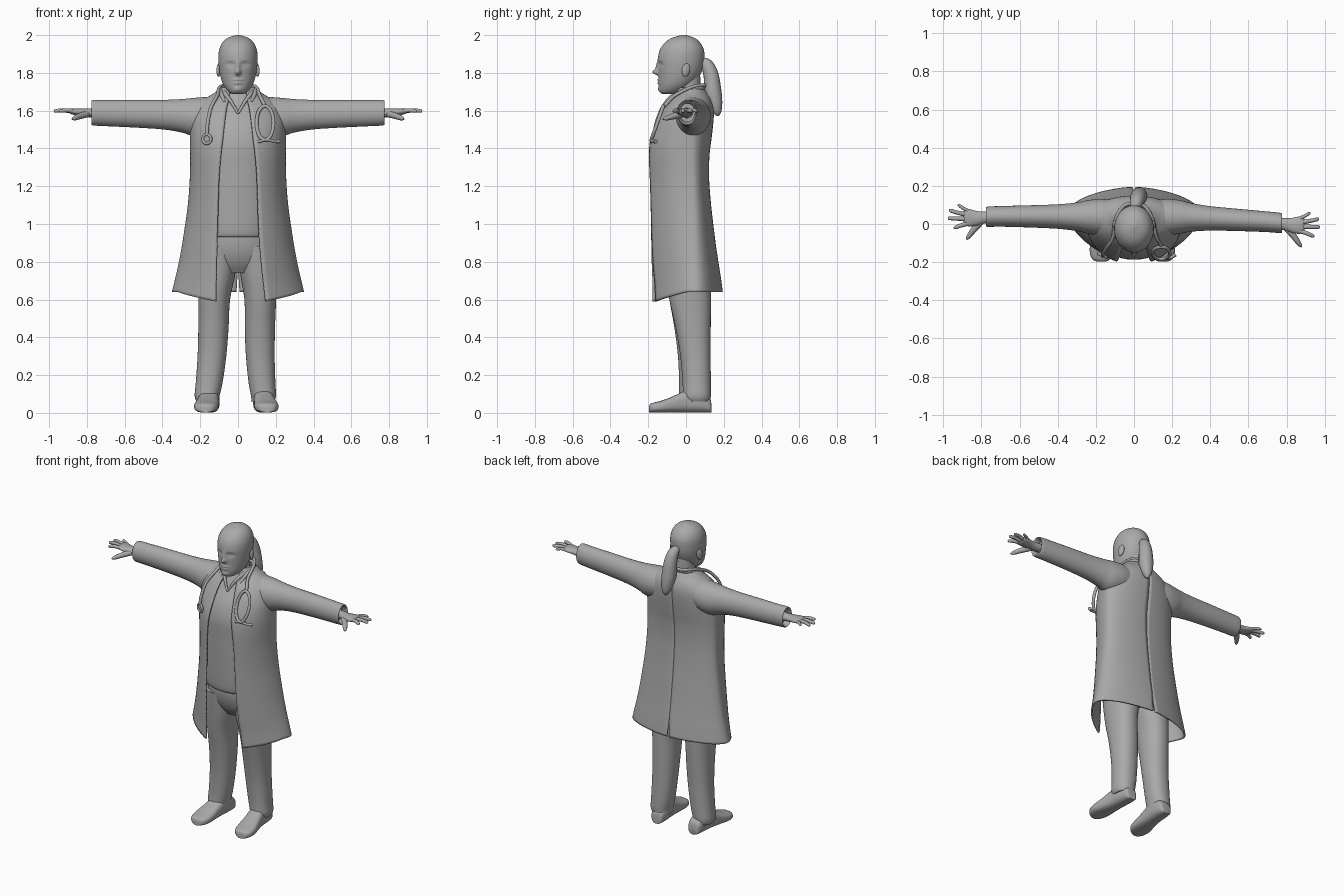
import bpy, bmesh, math
from mathutils import Vector

grey = bpy.data.materials.new("plain_grey")
grey.diffuse_color = (0.4, 0.4, 0.4, 1)


def spline(rows, steps):
    """Catmull-Rom interpolation through rows of numbers."""
    out = []
    for i in range(len(rows) - 1):
        a, b, c, d = rows[max(i - 1, 0)], rows[i], rows[i + 1], rows[min(i + 2, len(rows) - 1)]
        for k in range(steps):
            t = k / steps
            out.append([0.5 * (2 * q + (r - p) * t + (2 * p - 5 * q + 4 * r - s) * t * t
                               + (3 * q - p - 3 * r + s) * t ** 3) for p, q, r, s in zip(a, b, c, d)])
    return out + [list(rows[-1])]


def finish(ob, angle=50):
    ob.data.materials.clear()
    ob.data.materials.append(grey)
    bpy.ops.object.select_all(action='DESELECT')
    ob.select_set(True)
    bpy.context.view_layer.objects.active = ob
    bpy.ops.object.shade_smooth_by_angle(angle=math.radians(angle))
    return ob


def grid_object(name, rows, closed):
    """Skin rows of points; closed rows also get end caps."""
    bm = bmesh.new()
    vs = [[bm.verts.new(p) for p in row] for row in rows]
    m = len(rows[0])
    for r0, r1 in zip(vs, vs[1:]):
        for j in range(m if closed else m - 1):
            k = (j + 1) % m
            bm.faces.new((r0[j], r0[k], r1[k], r1[j]))
    if closed:
        bm.faces.new(vs[0])
        bm.faces.new(vs[-1])
    bmesh.ops.recalc_face_normals(bm, faces=bm.faces)
    me = bpy.data.meshes.new(name)
    bm.to_mesh(me)
    bm.free()
    ob = bpy.data.objects.new(name, me)
    bpy.context.collection.objects.link(ob)
    return ob


def loft(name, rings, axis='z', n=2.0, steps=4, seg=40):
    """Rings are (position on axis, centre 1, centre 2, radius 1, radius 2)."""
    def power(v):
        return math.copysign(abs(v) ** (2 / n), v)
    rows = []
    for t, c1, c2, r1, r2 in spline(rings, steps):
        row = []
        for j in range(seg):
            a = 2 * math.pi * j / seg
            u, v = c1 + r1 * power(math.cos(a)), c2 + r2 * power(math.sin(a))
            row.append({'x': (t, u, v), 'y': (u, t, v), 'z': (u, v, t)}[axis])
        rows.append(row)
    return finish(grid_object(name, rows, True))


def tube(name, pts, steps=6, cyclic=False, res=5):
    """Round tube through points (x, y, z, radius)."""
    cu = bpy.data.curves.new(name, 'CURVE')
    cu.dimensions = '3D'
    cu.bevel_depth, cu.bevel_resolution, cu.use_fill_caps = 1, res, True
    pts = spline(pts, steps) if steps > 1 else pts
    sp = cu.splines.new('POLY')
    sp.points.add(len(pts) - 1)
    sp.use_cyclic_u = cyclic
    for p, (x, y, z, r) in zip(sp.points, pts):
        p.co, p.radius = (x, y, z, 1), max(r, 0.002)
    ob = bpy.data.objects.new(name, cu)
    bpy.context.collection.objects.link(ob)
    bpy.ops.object.select_all(action='DESELECT')
    ob.select_set(True)
    bpy.context.view_layer.objects.active = ob
    bpy.ops.object.convert(target='MESH')
    return finish(bpy.context.object)


def ball(name, loc, scale, rot=(0, 0, 0)):
    bpy.ops.mesh.primitive_uv_sphere_add(segments=24, ring_count=14, location=loc, rotation=rot)
    ob = bpy.context.object
    ob.name, ob.scale = name, scale
    return finish(ob)


# Head: rows are height, half width, front, back; then the face is pressed in
head_rows = [(1.688, .025, -.125, -.07), (1.70, .05, -.137, -.02), (1.73, .074, -.143, .03),
             (1.77, .09, -.144, .065), (1.82, .1, -.146, .088), (1.87, .104, -.149, .097),
             (1.92, .1, -.139, .095), (1.96, .083, -.112, .075), (1.985, .055, -.075, .045),
             (2.0, .012, -.022, .002)]
head = loft("head", [(z, 0, (f + b) / 2, w, (b - f) / 2) for z, w, f, b in head_rows], steps=8, seg=96)
face = [(0, 1.803, .013, .014, -.03), (0, 1.83, .011, .026, -.013), (.038, 1.845, .02, .012, .013),
        (-.038, 1.845, .02, .012, .013), (.037, 1.843, .012, .007, -.007), (-.037, 1.843, .012, .007, -.007),
        (0, 1.763, .024, .006, -.009), (0, 1.746, .02, .006, -.009), (0, 1.712, .022, .014, -.008)]
for v in head.data.vertices:
    if v.co.y < -.02:
        v.co.y += sum(d * math.exp(-((v.co.x - x) / sx) ** 2 - ((v.co.z - z) / sz) ** 2)
                      for x, z, sx, sz, d in face)
loft("neck", [(1.60, 0, .01, .075, .075), (1.68, 0, .01, .064, .068), (1.80, 0, .01, .062, .065)])
for s in (-1, 1):
    ball("ear", (s * .102, .0, 1.815), (.011, .022, .036), (math.radians(-12), 0, s * math.radians(15)))
tube("ponytail", [(.0, .07, 1.86, .018), (.012, .108, 1.845, .032), (.02, .132, 1.79, .04),
                  (.025, .143, 1.70, .045), (.03, .155, 1.64, .038), (.033, .165, 1.595, .024),
                  (.034, .17, 1.572, .006)])

# Shirt with its neckline
loft("shirt", [(.93, 0, -.015, .19, .14), (.95, 0, -.02, .2, .152), (1.1, 0, -.03, .205, .15),
               (1.3, 0, -.035, .205, .15), (1.42, 0, -.035, .205, .15), (1.52, 0, -.015, .2, .14),
               (1.6, 0, .01, .17, .115), (1.66, 0, .015, .12, .09), (1.69, 0, .015, .08, .075)])
for s in (-1, 1):
    tube("shirt_collar", [(0, -.113, 1.585, .006), (s * .035, -.088, 1.645, .009),
                          (s * .068, -.045, 1.69, .012), (s * .07, .02, 1.71, .012)])

# Coat body: height, half width, front, side line, back, left gap, right gap, roundness, vent
coat_rows = [(.59, .345, -.2, .05, .19, .115, .145, 1.6, .05), (.68, .327, -.2, .05, .18, .115, .135, 1.65, .025),
             (.77, .31, -.204, .048, .168, .113, .125, 1.7, 0), (.93, .285, -.206, .045, .148, .11, .112, 1.8, 0),
             (1.1, .261, -.207, .04, .128, .105, .105, 1.9, 0), (1.25, .25, -.208, .035, .117, .1, .1, 2, 0),
             (1.37, .249, -.205, .03, .12, .09, .09, 2.1, 0), (1.45, .25, -.193, .03, .13, .08, .08, 2.1, 0),
             (1.54, .248, -.155, .03, .14, .07, .07, 2.1, 0), (1.61, .226, -.118, .03, .143, .06, .06, 2, 0),
             (1.655, .18, -.085, .03, .132, .05, .05, 2, 0), (1.685, .13, -.06, .03, .115, .045, .045, 2, 0),
             (1.72, .088, -.045, .03, .092, .04, .04, 2, 0)]
SEG = 32
for s, side in ((-1, "left"), (1, "right")):
    rows = []
    for z, w, f, c, b, gl, gr, n, vent in spline(coat_rows, 4):
        gap = gl if s < 0 else gr
        a0 = math.asin((gap / w) ** (n / 2))
        a1 = math.pi - max(vent, 0)
        hem = max(0, 1 - (z - .59) / .3)
        row = []
        for j in range(SEG + 1):
            a = a0 + (a1 - a0) * j / SEG
            si, co = max(math.sin(a), 0), math.cos(a)
            x = s * w * si ** (2 / n)
            y = c - (c - f) * co ** (2 / n) if co > 0 else c + (b - c) * (-co) ** (2 / 2.0)
            lift = hem * (.05 * min(1, 1.3 * (a - a0)))
            row.append((x, y, z + lift))
        rows.append(row)
    coat = grid_object("coat_" + side, rows, False)
    mod = coat.modifiers.new("cloth", 'SOLIDIFY')
    mod.thickness, mod.offset = .01, 0
    finish(coat)

# Coat collar folded around the neck
tube("coat_collar", [(-.07, -.085, 1.645, .008), (-.09, -.03, 1.695, .012), (-.085, .04, 1.715, .014),
                     (-.045, .088, 1.722, .014), (.045, .088, 1.722, .014), (.085, .04, 1.715, .014),
                     (.09, -.03, 1.695, .012), (.07, -.085, 1.645, .008)])

# Sleeves and hands; the right arm reaches slightly further forward
for s, side in ((-1, "left"), (1, "right")):
    def fwd(x):
        return -.033 * max(0, x - .25) / .52 if s > 0 else 0
    sleeve = [(.08, .035, 1.585, .085, .09), (.17, .036, 1.572, .095, .1), (.24, .037, 1.567, .088, .1),
              (.3, .038, 1.573, .075, .088), (.4, .039, 1.579, .064, .078), (.55, .04, 1.584, .058, .073),
              (.7, .04, 1.587, .054, .069), (.768, .038, 1.589, .053, .067), (.772, .038, 1.589, .046, .058),
              (.74, .038, 1.589, .04, .05)]
    loft("sleeve_" + side, [(s * x, y + fwd(x), z, a, b) for x, y, z, a, b in sleeve], 'x')
    palm = [(.72, .036, 1.588, .032, .027), (.78, .034, 1.588, .031, .024), (.82, .03, 1.59, .037, .021),
            (.86, .032, 1.594, .045, .018), (.885, .035, 1.596, .042, .014), (.893, .036, 1.597, .03, .006)]
    loft("palm_" + side, [(s * x, y + fwd(x), z, a, b) for x, y, z, a, b in palm], 'x')
    # Fingers: base x, base y, tip x, tip y, radius
    for bx, by, tx, ty, r in ((.865, .067, .925, .098, .009), (.875, .048, .97, .07, .011),
                              (.875, .026, .975, .03, .011), (.865, .004, .945, -.018, .011)):
        mx, my = (bx + tx) / 2, (by + ty) / 2
        tube("finger_" + side, [(s * bx, by + fwd(bx), 1.595, r * 1.1), (s * mx, my + fwd(mx), 1.602, r),
                                (s * (tx - .008), ty + fwd(tx), 1.598, r * .85),
                                (s * tx, ty + fwd(tx), 1.597, r * .3)], 4)
    tube("thumb_" + side, [(s * .80, .015 + fwd(.8), 1.582, .018), (s * .84, -.03 + fwd(.84), 1.57, .016),
                           (s * .866, -.065 + fwd(.86), 1.56, .012), (s * .878, -.082 + fwd(.87), 1.556, .004)], 4)

# Trousers
loft("trouser_seat", [(.74, 0, .02, .12, .09), (.8, 0, .015, .19, .125), (.88, 0, .005, .205, .14),
                      (.98, 0, 0, .2, .14)])
for s, side in ((-1, "left"), (1, "right")):
    dx, dy = (.032, -.025) if s < 0 else (0, 0)
    leg = [(.06, .13, .06, .06, .066), (.09, .135, .058, .066, .074), (.16, .127, .057, .071, .075),
           (.3, .118, .05, .076, .08), (.45, .116, .038, .08, .093), (.6, .118, .022, .084, .11),
           (.75, .11, .012, .1, .122), (.88, .105, .005, .1, .13)]
    loft("trouser_leg_" + side, [(z, s * (x + dx * max(0, 1 - z / .8)), y + dy * max(0, 1 - z / .6), a, b)
                                 for z, x, y, a, b in leg], n=2.2)
    # Shoes turned slightly outward
    shoe = [(.135, .127, .025, .04), (.125, .128, .04, .08), (.08, .13, .05, .11), (.0, .136, .053, .115),
            (-.06, .143, .058, .09), (-.12, .15, .064, .066), (-.165, .153, .058, .054),
            (-.19, .154, .04, .045), (-.197, .154, .02, .03)]
    loft("shoe_" + side, [(y, s * (x + dx * .55), h / 2 + .002, w, h / 2) for y, x, w, h in shoe], 'y', n=2.7)

# Stethoscope hung around the neck
R = .0095
tube("stethoscope_tube", [p + (R,) for p in (
    (-.165, -.168, 1.475), (-.16, -.155, 1.54), (-.142, -.122, 1.62), (-.11, -.07, 1.68), (-.095, .03, 1.725),
    (-.045, .1, 1.735), (.045, .1, 1.735), (.095, .03, 1.725), (.115, -.06, 1.68), (.138, -.105, 1.635),
    (.145, -.12, 1.62))])
ring = []
for i in range(32):
    a = 2 * math.pi * i / 32
    ring.append((.143 + .045 * math.sin(a), -.152 + .032 * math.cos(a), 1.535 + .09 * math.cos(a), R))
tube("stethoscope_loop", ring, 1, True)
tube("ear_tips", [(.095, -.172, 1.437, .011), (.115, -.182, 1.437, .008), (.145, -.186, 1.446, .008),
                  (.195, -.175, 1.437, .008), (.217, -.16, 1.437, .011)])
bpy.ops.mesh.primitive_torus_add(major_radius=.024, minor_radius=.008, major_segments=32, minor_segments=10,
                                 location=(-.165, -.165, 1.45), rotation=(math.radians(90), 0, math.radians(-25)))
bpy.context.object.name = "chest_piece"
finish(bpy.context.object)
ball("chest_piece_disc", (-.165, -.162, 1.45), (.022, .006, .022), (0, 0, math.radians(-25)))
